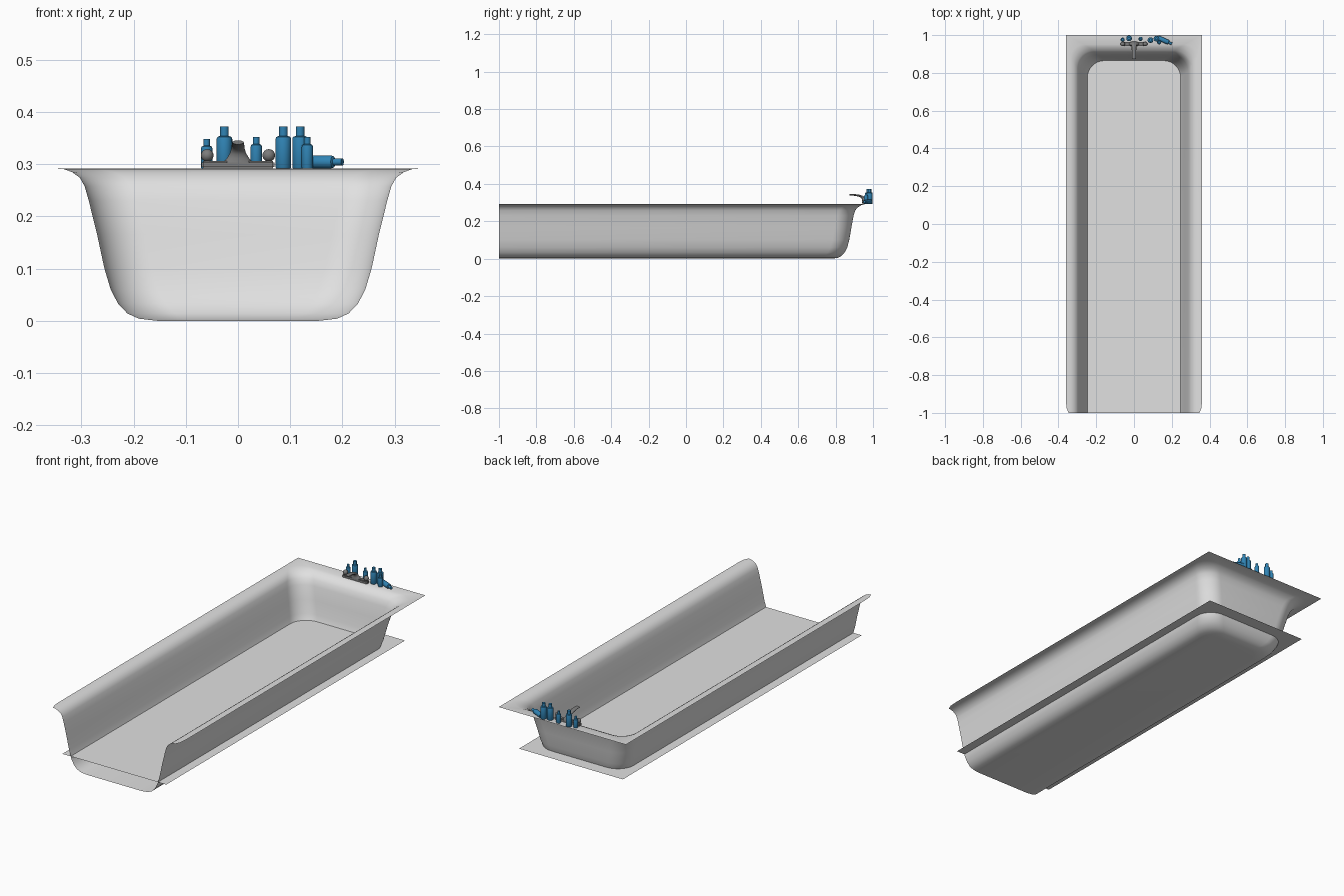
import bpy, bmesh, math
from mathutils import Matrix, Vector

if "Cube" in bpy.data.objects:
    bpy.data.objects.remove(bpy.data.objects["Cube"])

def mat(name, rgb):
    m = bpy.data.materials.new(name)
    m.diffuse_color = (*rgb, 1)
    m.use_nodes = True
    m.node_tree.nodes["Principled BSDF"].inputs["Base Color"].default_value = m.diffuse_color
    return m

WHITE = mat("light enamel", (0.75, 0.75, 0.75))
METAL = mat("grey metal", (0.2, 0.2, 0.2))
BLUE = mat("bottle blue", (0.03, 0.23, 0.46))
RIM = 0.292

def finish(bm, name, material, angle=35):
    me = bpy.data.meshes.new(name)
    bm.to_mesh(me)
    bm.free()
    me.materials.append(material)
    for p in me.polygons:
        p.use_smooth = True
    me.set_sharp_from_angle(angle=math.radians(angle))
    ob = bpy.data.objects.new(name, me)
    bpy.context.collection.objects.link(ob)
    return ob

# Tub shell: open-ended U rings (half width, back y, corner radius, z)
levels = [(.36, 1.0, .001, .292), (.335, .95, .07, .291), (.318, .935, .08, .285),
          (.303, .918, .085, .274), (.294, .905, .088, .258), (.286, .896, .09, .23),
          (.27, .884, .09, .165), (.256, .873, .09, .1), (.244, .862, .09, .06),
          (.23, .848, .09, .033), (.212, .83, .09, .014), (.19, .81, .085, .004),
          (.155, .78, .08, 0)]
bm = bmesh.new()
rings = []
for i, (w, yb, r, z) in enumerate(levels):
    right = [(w - (.014 if i == 0 else 0), -1), (w - (.003 if i == 0 else 0), -.975), (w, -.94)]
    for k in range(13):
        a = math.pi / 2 * k / 12
        right.append((w - r + r * math.cos(a), yb - r + r * math.sin(a)))
    pts = right + [(-x, y) for x, y in reversed(right)]
    rings.append([bm.verts.new((x, y, z)) for x, y in pts])
for a, b in zip(rings, rings[1:]):
    for k in range(len(a) - 1):
        bm.faces.new((a[k], a[k + 1], b[k + 1], b[k]))
bm.faces.new(rings[-1])
finish(bm, "tub_shell", WHITE, 60)

# Water sheet, wider than the basin at its height
bm = bmesh.new()
bm.faces.new([bm.verts.new((x, y, .07)) for x, y in
              ((-.294, -1), (.294, -1), (.294, .93), (-.294, .93))])
finish(bm, "water_surface", WHITE)

def lathe(name, profile, material, matrix, seg=20):
    bm = bmesh.new()
    loops = [[bm.verts.new((r * math.cos(2 * math.pi * k / seg),
                            r * math.sin(2 * math.pi * k / seg), z)) for k in range(seg)]
             for r, z in profile]
    for a, b in zip(loops, loops[1:]):
        for k in range(seg):
            j = (k + 1) % seg
            bm.faces.new((a[k], a[j], b[j], b[k]))
    bm.faces.new(loops[0][::-1])
    bm.faces.new(loops[-1])
    bm.transform(matrix)
    return finish(bm, name, material)

# Bottles: body, rounded shoulder, cap
def bottle(name, r, h, matrix):
    s = h * .78
    lathe(name, [(r * .92, 0), (r, .002), (r, s - .006), (r * .9, s - .002), (r * .55, s),
                 (r * .55, h)], BLUE, matrix)

for i, (x, y, r, h) in enumerate([(-.06, .976, .011, .056), (-.026, .983, .015, .08),
                                  (.035, .98, .011, .06), (.087, .973, .015, .08),
                                  (.119, .981, .015, .08), (.133, .962, .011, .06)]):
    bottle(f"bottle_{i + 1}", r, h, Matrix.Translation((x, y, RIM)))
d = Vector((.9, -.4, 0)).normalized()
bottle("bottle_lying", .0125, .08,
       Matrix.Translation((.127, .986, RIM + .0125)) @ d.to_track_quat('Z', 'Y').to_matrix().to_4x4())

# Faucet base plate
bm = bmesh.new()
bmesh.ops.create_cube(bm, size=1, matrix=Matrix.Translation((0, .953, RIM + .007))
                      @ Matrix.Diagonal((.14, .022, .015, 1)))
bmesh.ops.bevel(bm, geom=bm.edges[:], offset=.003, segments=2, affect='EDGES')
finish(bm, "faucet_base", METAL)

# Tap knobs
for side, x in (("left", -.059), ("right", .059)):
    bm = bmesh.new()
    bmesh.ops.create_uvsphere(bm, u_segments=20, v_segments=12, radius=.012,
                              matrix=Matrix.Translation((x, .953, RIM + .025)))
    finish(bm, f"tap_knob_{side}", METAL)

# Spout: flared foot sweeping forward into a thin flat tip
# (y, z of centre, half width, half thickness, tilt of section in degrees)
path = [(.953, .303, .03, .013, 0), (.952, .312, .021, .011, 5), (.949, .322, .015, .009, 20),
        (.941, .331, .0125, .007, 45), (.926, .337, .012, .0055, 70),
        (.9, .341, .0115, .0045, 83), (.874, .342, .011, .004, 90)]
bm = bmesh.new()
loops = []
for y, z, w, t, tilt in path:
    a = math.radians(tilt)
    loop = []
    for k in range(16):
        q = 2 * math.pi * k / 16
        v = t * math.sin(q)
        loop.append(bm.verts.new((w * math.cos(q), y + v * math.cos(a), z + v * math.sin(a))))
    loops.append(loop)
for a, b in zip(loops, loops[1:]):
    for k in range(16):
        j = (k + 1) % 16
        bm.faces.new((a[k], a[j], b[j], b[k]))
bm.faces.new(loops[0][::-1])
bm.faces.new(loops[-1])
finish(bm, "faucet_spout", METAL, 50)
